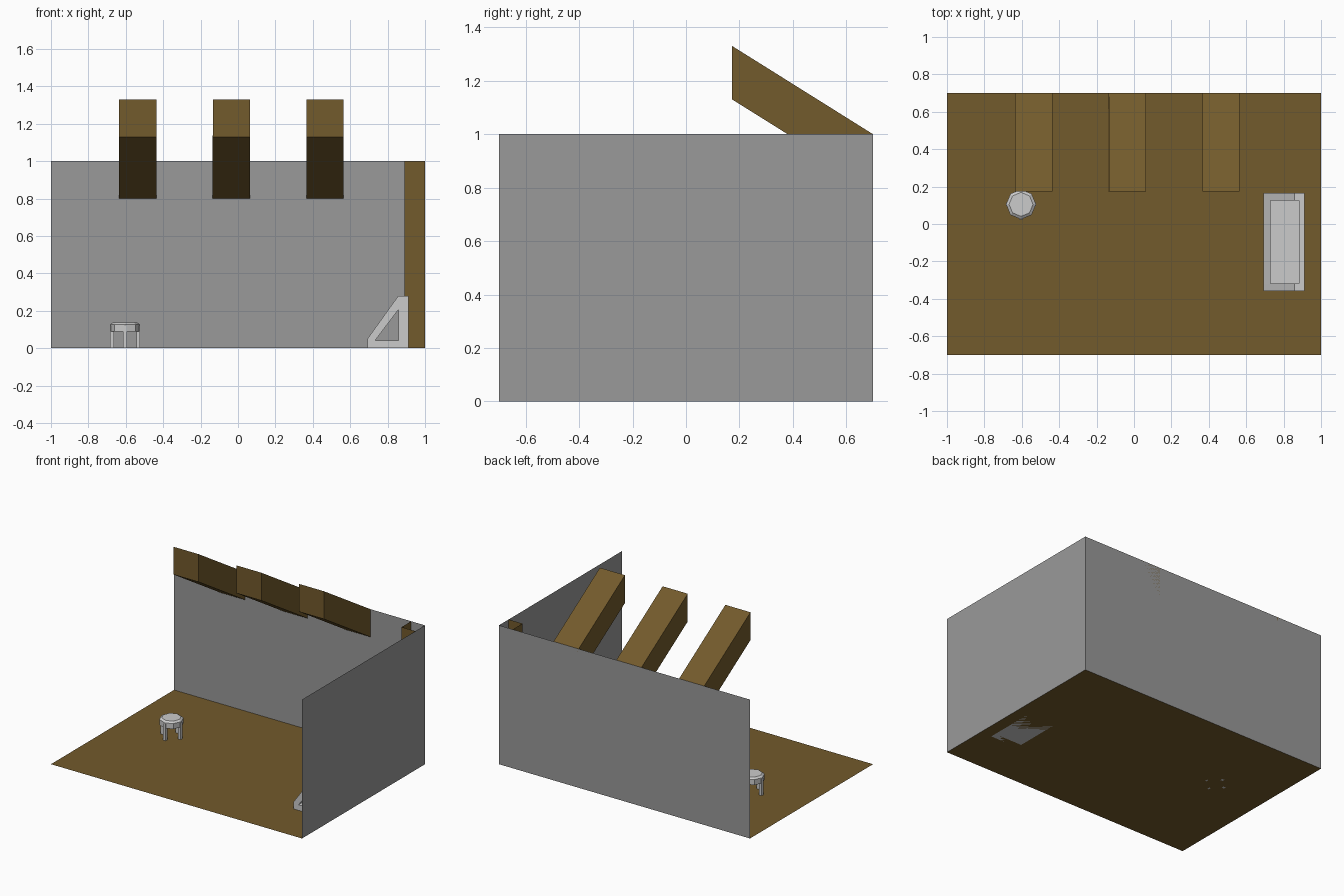
import bpy, math
from math import pi

if "Cube" in bpy.data.objects:
    bpy.data.objects.remove(bpy.data.objects["Cube"])


def material(name, rgb):
    m = bpy.data.materials.new(name)
    m.diffuse_color = (*rgb, 1)
    m.use_nodes = True
    m.node_tree.nodes["Principled BSDF"].inputs["Base Color"].default_value = m.diffuse_color
    return m


brown = material("brown_wood", (0.17, 0.103, 0.025))
wall_grey = material("wall_grey", (0.32, 0.32, 0.32))
light_grey = material("furniture_grey", (0.54, 0.54, 0.54))


def quad(name, verts, mat):
    mesh = bpy.data.meshes.new(name)
    mesh.from_pydata(verts, [], [(0, 1, 2, 3)])
    mesh.materials.append(mat)
    ob = bpy.data.objects.new(name, mesh)
    bpy.context.collection.objects.link(ob)
    return ob


def extrusion(name, loops, depth, loc, turn, mat):
    """Filled outline (later loops are holes), upright, extruded along its normal."""
    cu = bpy.data.curves.new(name, 'CURVE')
    cu.dimensions = '2D'
    cu.fill_mode = 'BOTH'
    cu.extrude = depth / 2
    for pts in loops:
        sp = cu.splines.new('POLY')
        sp.points.add(len(pts) - 1)
        for p, (a, b) in zip(sp.points, pts):
            p.co = (a, b, 0, 1)
        sp.use_cyclic_u = True
    ob = bpy.data.objects.new(name, cu)
    bpy.context.collection.objects.link(ob)
    ob.location = loc
    ob.rotation_euler = (pi / 2, 0, turn)
    bpy.ops.object.select_all(action='DESELECT')
    bpy.context.view_layer.objects.active = ob
    ob.select_set(True)
    bpy.ops.object.convert(target='MESH')
    bpy.ops.object.shade_flat()
    ob = bpy.context.object
    ob.name = name
    ob.data.materials.clear()
    ob.data.materials.append(mat)
    return ob


# Open room: floor and two single-sheet walls, facing outward
W, D, H = 1.0, 0.7, 1.0
quad("floor", [(-W, -D, 0), (-W, D, 0), (W, D, 0), (W, -D, 0)], brown)
quad("back_wall", [(W, D, 0), (-W, D, 0), (-W, D, H), (W, D, H)], wall_grey)
quad("right_wall", [(W, -D, 0), (W, D, 0), (W, D, H), (W, -D, H)], wall_grey)

# Corner post: two sheets boxing in the corner, open on top
px, py = 0.89, 0.59
quad("post_front", [(px, py, 0), (W, py, 0), (W, py, H), (px, py, H)], brown)
quad("post_side", [(px, D, 0), (px, py, 0), (px, py, H), (px, D, H)], brown)

# Sloping roof beams
beam = [(0.7, 1.0), (0.173, 1.33), (0.173, 1.13), (0.7, 0.8)]
for i in range(3):
    extrusion(f"roof_beam_{i + 1}", [beam], 0.2, (-0.535 + 0.5 * i, 0, 0), pi / 2, brown)

# Trough: pierced end frames joined by base, front lip and back panel
frame = [(0.69, 0), (0.91, 0), (0.91, 0.28), (0.855, 0.28), (0.69, 0.05)]
hole = [(0.73, 0.04), (0.855, 0.04), (0.855, 0.205)]
body = [(0.69, 0), (0.91, 0), (0.91, 0.28), (0.88, 0.28),
        (0.88, 0.04), (0.727, 0.04), (0.727, 0.10), (0.69, 0.05)]
for side, y in (("front", -0.337), ("back", 0.145)):
    extrusion(f"trough_{side}_end", [frame, hole], 0.04, (0.002, y, 0), 0, light_grey)
extrusion("trough_body", [body], 0.442, (0.002, -0.096, 0), 0, light_grey)

# Stool: octagonal seat with chamfered top and four legs
sx, sy = -0.604, 0.105
for name, r1, r2, z0, z1 in (("stool_seat", 0.08, 0.08, 0.088, 0.127),
                             ("stool_seat_top", 0.08, 0.064, 0.127, 0.138)):
    bpy.ops.mesh.primitive_cone_add(vertices=8, radius1=r1, radius2=r2, depth=z1 - z0,
                                    location=(sx, sy, (z0 + z1) / 2))
    bpy.context.object.name = name
    bpy.context.object.data.materials.append(light_grey)
for i in range(4):
    a = i * pi / 2
    bpy.ops.mesh.primitive_cube_add(size=1, location=(sx + 0.07 * math.cos(a),
                                                      sy + 0.07 * math.sin(a), 0.06))
    leg = bpy.context.object
    leg.name = f"stool_leg_{i + 1}"
    leg.scale = (0.02, 0.02, 0.12)
    leg.data.materials.append(light_grey)
